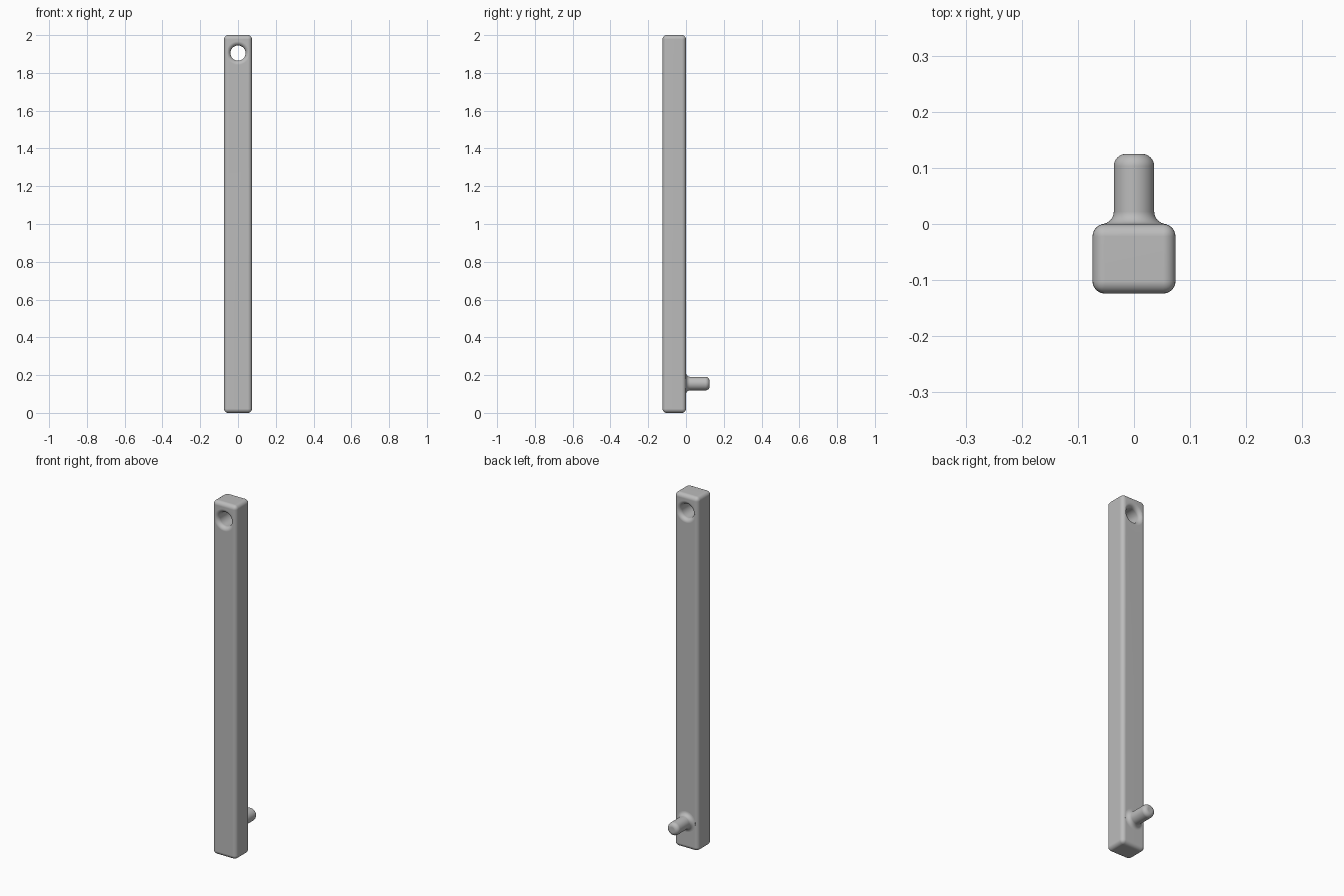
import bpy, bmesh, math
from mathutils import Vector

cube = bpy.data.objects.get("Cube")
if cube:
    bpy.data.objects.remove(cube, do_unlink=True)

HALF_W, FRONT, BACK, HEIGHT = 0.074, -0.124, 0.0, 2.0
ROUND = 0.022
HOLE_Z, HOLE_R = 1.905, 0.04
PEG_Z, PEG_R, PEG_END = 0.155, 0.036, 0.125

grey = bpy.data.materials.new("plain grey")
grey.use_nodes = True
colour = (0.5, 0.5, 0.5, 1)
grey.diffuse_color = colour
grey.node_tree.nodes["Principled BSDF"].inputs["Base Color"].default_value = colour


def add_object(name, bm):
    bmesh.ops.recalc_face_normals(bm, faces=bm.faces)
    mesh = bpy.data.meshes.new(name)
    bm.to_mesh(mesh)
    bm.free()
    mesh.materials.append(grey)
    obj = bpy.data.objects.new(name, mesh)
    bpy.context.collection.objects.link(obj)
    return obj


def activate(obj):
    bpy.ops.object.select_all(action='DESELECT')
    obj.select_set(True)
    bpy.context.view_layer.objects.active = obj


def arc(r, y, start, end, steps=8):
    """Quarter arc of (radius, y) points about a centre."""
    angles = [math.radians(start + (end - start) * i / steps) for i in range(steps + 1)]
    return [(r + ROUND * math.cos(a), y + ROUND * math.sin(a)) for a in angles]


def lathe(name, profile, z, sides=48):
    """Closed solid turned about a y-direction axis at height z."""
    bm = bmesh.new()
    rings = []
    for r, y in profile:
        rings.append([bm.verts.new((r * math.cos(math.tau * i / sides), y,
                                    z + r * math.sin(math.tau * i / sides)))
                      for i in range(sides)])
    for a, b in zip(rings, rings[1:]):
        for i in range(sides):
            j = (i + 1) % sides
            bm.faces.new((a[i], a[j], b[j], b[i]))
    bm.faces.new(rings[0])
    bm.faces.new(rings[-1])
    return add_object(name, bm)


# Rounded bar
bm = bmesh.new()
bmesh.ops.create_cube(bm, size=1)
for v in bm.verts:
    v.co = Vector((v.co.x * 2 * HALF_W, v.co.y * (BACK - FRONT) + (FRONT + BACK) / 2,
                   (v.co.z + 0.5) * HEIGHT))
bmesh.ops.bevel(bm, geom=bm.edges[:], offset=ROUND, segments=6, profile=0.5, affect='EDGES')
bar = add_object("bar", bm)

# Through hole with flared mouths
rim = HOLE_R + ROUND
profile = ([(rim, FRONT - 0.02)] + arc(rim, FRONT + ROUND, 270, 180)
           + arc(rim, BACK - ROUND, 180, 90) + [(rim, BACK + 0.02)])
cutter = lathe("hole_cutter", profile, HOLE_Z)
cutter.hide_render = True
cut = bar.modifiers.new("hole", 'BOOLEAN')
cut.operation, cut.solver, cut.object = 'DIFFERENCE', 'EXACT', cutter
activate(bar)
bpy.ops.object.modifier_apply(modifier=cut.name)
bpy.data.objects.remove(cutter, do_unlink=True)

# Peg with flared root and rounded tip
root = PEG_R + ROUND
profile = ([(root, BACK - 0.004)] + arc(root, BACK + ROUND, 270, 180)
           + arc(PEG_R - ROUND, PEG_END - ROUND, 0, 90))
peg = lathe("peg", profile, PEG_Z)

for obj in (bar, peg):
    activate(obj)
    bpy.ops.object.shade_smooth_by_angle(angle=math.radians(35))
    weighted = obj.modifiers.new("clean shading", 'WEIGHTED_NORMAL')
    weighted.keep_sharp = True
